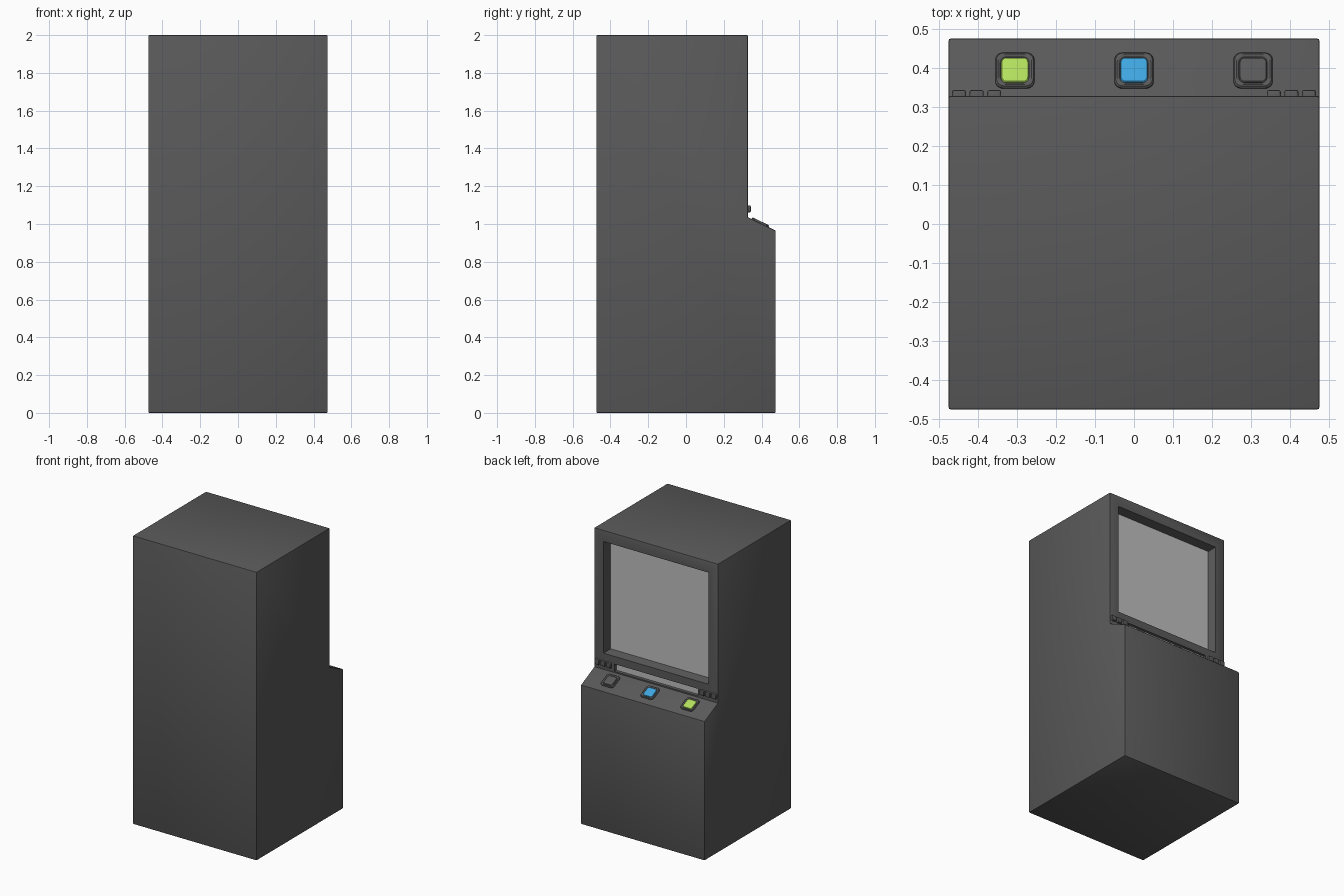
import bpy, bmesh, math
from mathutils import Matrix, Vector

if "Cube" in bpy.data.objects:
    bpy.data.objects.remove(bpy.data.objects["Cube"])


def material(name, rgb):
    m = bpy.data.materials.new(name)
    m.diffuse_color = (*rgb, 1)
    m.use_nodes = True
    m.node_tree.nodes["Principled BSDF"].inputs["Base Color"].default_value = m.diffuse_color
    return m


DARK = material("dark_grey", (0.1, 0.1, 0.1))
GLASS = material("light_grey", (0.52, 0.52, 0.52))
GREEN = material("lime_green", (0.45, 0.74, 0.11))
BLUE = material("sky_blue", (0.05, 0.38, 0.74))


def finish(name, bm, mat, smooth=True):
    bmesh.ops.recalc_face_normals(bm, faces=bm.faces)
    me = bpy.data.meshes.new(name)
    bm.to_mesh(me)
    bm.free()
    ob = bpy.data.objects.new(name, me)
    bpy.context.collection.objects.link(ob)
    me.materials.append(mat)
    bpy.ops.object.select_all(action='DESELECT')
    ob.select_set(True)
    bpy.context.view_layer.objects.active = ob
    if smooth:
        bpy.ops.object.shade_smooth_by_angle(angle=math.radians(30))
    return ob


def loft(name, loops, mat, matrix, radius=0.0, seg=5):
    """Stack rounded rectangles (half width, half height, level), capped at both ends."""
    bm = bmesh.new()
    rings = []
    for hw, hh, lv in loops:
        r = min(radius, hw, hh)
        ring = []
        for i, (sx, sy) in enumerate(((1, 1), (-1, 1), (-1, -1), (1, -1))):
            for k in range(seg + 1 if radius else 1):
                a = math.radians(90 * (i + k / seg))
                p = Vector((sx * (hw - r) + r * math.cos(a), sy * (hh - r) + r * math.sin(a), lv))
                ring.append(bm.verts.new(matrix @ p))
        rings.append(ring)
    n = len(rings[0])
    for a, b in zip(rings, rings[1:]):
        for i in range(n):
            j = (i + 1) % n
            bm.faces.new((a[i], a[j], b[j], b[i]))
    bm.faces.new(rings[0])
    bm.faces.new(rings[-1])
    return finish(name, bm, mat, bool(radius))


FACE_Y = 0.328
# local x -> x, local y -> z, local z -> outwards (+y)
UPRIGHT = Matrix(((1, 0, 0), (0, 0, 1), (0, 1, 0))).to_4x4()


def on_face(x, z, y=FACE_Y):
    return Matrix.Translation((x, y, z)) @ UPRIGHT


# Cabinet: side profile extruded across the width
profile = [(-0.475, 0), (0.475, 0), (0.475, 0.965), (FACE_Y, 1.036), (FACE_Y, 2), (-0.475, 2)]
bm = bmesh.new()
left = [bm.verts.new((-0.475, y, z)) for y, z in profile]
face = bm.faces.new(left)
ext = bmesh.ops.extrude_face_region(bm, geom=[face])
bmesh.ops.translate(bm, vec=(0.95, 0, 0), verts=[v for v in ext["geom"] if isinstance(v, bmesh.types.BMVert)])
bmesh.ops.recalc_face_normals(bm, faces=bm.faces)
edges = [e for e in bm.edges if not all(abs(v.co.y - FACE_Y) < 1e-4 and abs(v.co.z - 1.036) < 1e-4 for v in e.verts)]
bmesh.ops.bevel(bm, geom=edges, offset=0.006, segments=2, profile=0.5, affect='EDGES')
cabinet = finish("cabinet", bm, DARK, False)

# Recesses for the screen and the light strip
SCREEN_Z, STRIP_Z = 1.535, 1.07
cutters = [
    loft("screen_cutter", [(0.39, 0.375, -0.06), (0.402, 0.387, 0.0), (0.404, 0.389, 0.01)], DARK, on_face(0, SCREEN_Z)),
    loft("strip_cutter", [(0.317, 0.023, -0.02), (0.32, 0.025, 0.0), (0.321, 0.026, 0.01)], DARK, on_face(0, STRIP_Z)),
]
bpy.context.view_layer.objects.active = cabinet
for c in cutters:
    mod = cabinet.modifiers.new("recess", 'BOOLEAN')
    mod.operation, mod.solver, mod.object = 'DIFFERENCE', 'EXACT', c
    bpy.ops.object.modifier_apply(modifier=mod.name)
    bpy.data.objects.remove(c)
bpy.ops.object.select_all(action='DESELECT')
cabinet.select_set(True)
bpy.ops.object.shade_smooth_by_angle(angle=math.radians(30))

# Screen and light strip panels at the bottom of the recesses
loft("screen", [(0.389, 0.374, -0.061), (0.389, 0.374, -0.057)], GLASS, on_face(0, SCREEN_Z))
loft("light_strip", [(0.316, 0.022, -0.021), (0.316, 0.022, -0.016)], GLASS, on_face(0, STRIP_Z))

# Small keys either side of the light strip
for side, label in ((-1, "left"), (1, "right")):
    for i in range(3):
        loft(f"small_key_{label}_{i + 1}",
             [(0.018, 0.018, -0.004), (0.018, 0.018, 0.010), (0.016, 0.016, 0.014), (0.012, 0.012, 0.015)],
             DARK, on_face(side * (0.358 + 0.045 * i), 1.08), 0.006, 4)

# Large console buttons with raised surrounds on the slope
slope = math.atan2(1.036 - 0.965, 0.475 - FACE_Y)
by = 0.392
bz = 1.036 - math.tan(slope) * (by - FACE_Y)
for x, mat, label in ((-0.305, GREEN, "green"), (0, BLUE, "blue"), (0.305, DARK, "dark")):
    place = Matrix.Translation((x, by, bz)) @ Matrix.Rotation(-slope, 4, 'X')
    ring = [(0.050, -0.004), (0.050, 0.004), (0.047, 0.009), (0.043, 0.010),
            (0.039, 0.008), (0.036, 0.003), (0.036, 0.001)]
    loft(f"{label}_button_surround", [(h, h, z) for h, z in ring], DARK, place, 0.02, 6)
    cap = [(0.035, 0.0), (0.035, 0.005), (0.033, 0.008), (0.029, 0.009)]
    loft(f"{label}_button", [(h, h, z) for h, z in cap], mat, place, 0.012, 6)
